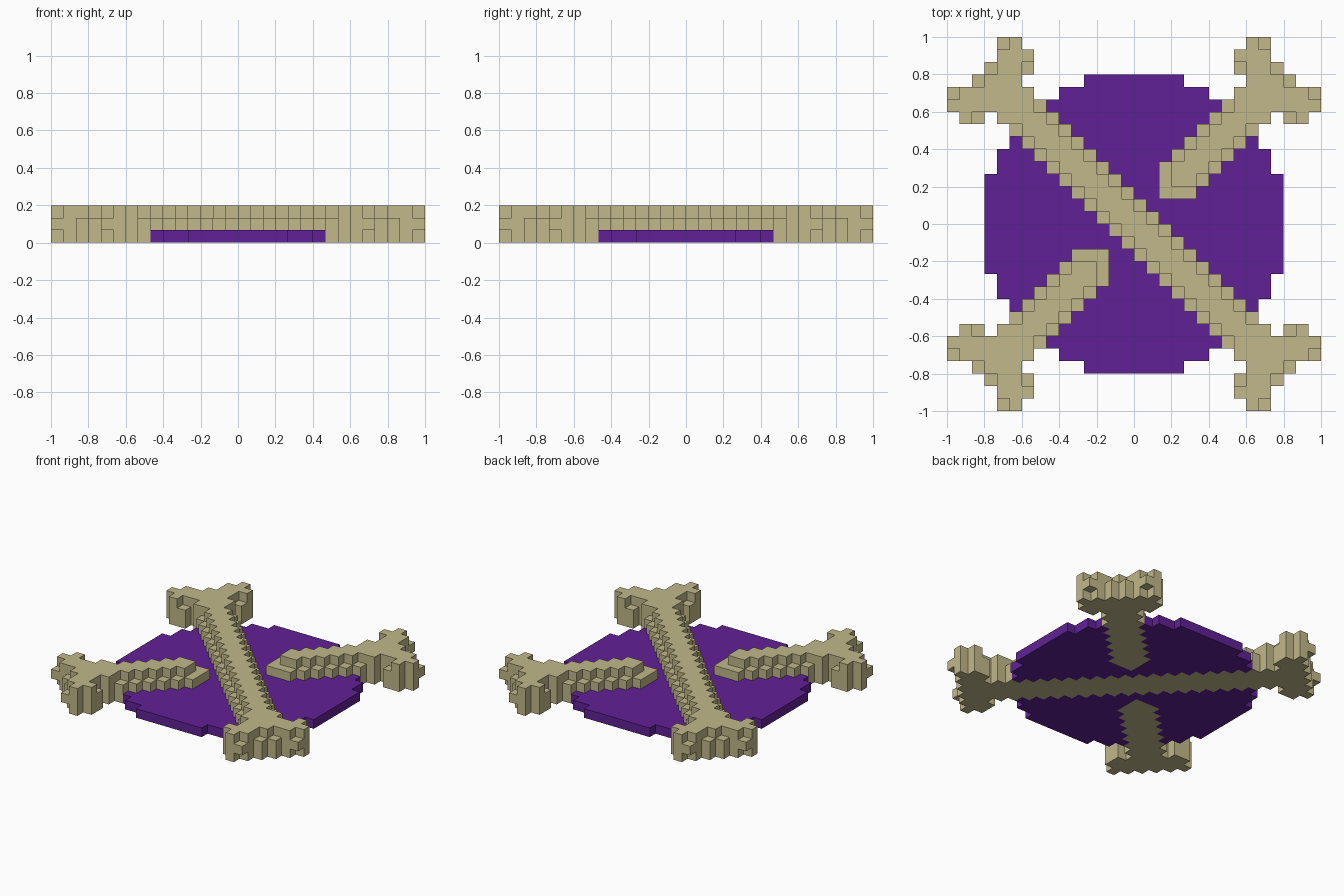
import bpy, bmesh, math
from mathutils import Vector

if "Cube" in bpy.data.objects:
    bpy.data.objects.remove(bpy.data.objects["Cube"], do_unlink=True)

U = 2 / 30  # edge length of one block


def material(name, rgb):
    m = bpy.data.materials.new(name)
    m.diffuse_color = (*rgb, 1)
    m.use_nodes = True
    bsdf = m.node_tree.nodes["Principled BSDF"]
    bsdf.inputs["Base Color"].default_value = (*rgb, 1)
    bsdf.inputs["Roughness"].default_value = 0.9
    return m


bone_tan = material("bone tan", (0.539, 0.479, 0.254))
disc_purple = material("deep purple", (0.120, 0.0152, 0.305))


def arm_blocks(start, sx, sy):
    """One diagonal half bone with a forked knuckle, mirrored into a quadrant."""
    blocks = set()
    # Shaft: five blocks wide, with a three block ridge on top
    for i in range(start, 11):
        for j in range(start, 11):
            d = abs(i - j)
            if d > 2:
                continue
            ridge = d <= 1 and min(i, j) > start
            top = 3 if ridge or max(i, j) >= 10 and min(i, j) >= 8 else 2
            blocks |= {(i, j, k) for k in range(top)}
    # Knuckle: one lobe, repeated across the diagonal
    lobe = {11: (9, 12), 12: (8, 11), 13: (8, 10), 14: (9, 10)}
    for j, (a, b) in lobe.items():
        for i in range(a, b + 1):
            layers = (0, 1, 2)
            if (i, j) in ((8, 12), (11, 12), (12, 11)):
                layers = (0, 1)
            elif (i, j) == (10, 14):
                layers = (1,)
            for k in layers:
                blocks |= {(i, j, k), (j, i, k)}
    return {(i if sx > 0 else -1 - i, j if sy > 0 else -1 - j, k)
            for i, j, k in blocks}


# Bones: one crosses the middle, the other stops short on both sides
long_bone = arm_blocks(-2, -1, 1) | arm_blocks(-2, 1, -1)
back_bone = arm_blocks(2, 1, 1)
front_bone = arm_blocks(2, -1, -1)
bones = long_bone | back_bone | front_bone

# Disc: stepped circle, half width for each row away from the middle
half_widths = [12, 12, 12, 12, 11, 11, 10, 9, 8, 7, 6, 4]
disc = set()
for j, w in enumerate(half_widths):
    for i in range(-w, w):
        disc |= {(i, j, 0), (i, -1 - j, 0)}
disc -= bones
solid = bones | disc


def build(name, blocks, mat):
    """Skin the exposed sides of a set of blocks and merge the flat areas."""
    bm = bmesh.new()
    for cell in sorted(blocks):
        c = Vector(cell) + Vector((0.5, 0.5, 0.5))
        for axis in range(3):
            for s in (-1, 1):
                n = [0, 0, 0]
                n[axis] = s
                if tuple(a + b for a, b in zip(cell, n)) in solid:
                    continue
                n = Vector(n)
                u = Vector((n.y, n.z, n.x))
                v = n.cross(u)
                corners = ((-1, -1), (1, -1), (1, 1), (-1, 1))
                bm.faces.new([bm.verts.new((c + (n + u * p + v * q) / 2) * U)
                              for p, q in corners])
    bmesh.ops.remove_doubles(bm, verts=bm.verts, dist=U * 0.01)
    bmesh.ops.dissolve_limit(bm, angle_limit=math.radians(1),
                             verts=bm.verts, edges=bm.edges)
    bmesh.ops.triangulate(bm, faces=[f for f in bm.faces if len(f.verts) > 4])
    mesh = bpy.data.meshes.new(name)
    bm.to_mesh(mesh)
    bm.free()
    mesh.materials.append(mat)
    obj = bpy.data.objects.new(name, mesh)
    bpy.context.collection.objects.link(obj)


build("long_bone", long_bone, bone_tan)
build("short_bone_back", back_bone, bone_tan)
build("short_bone_front", front_bone, bone_tan)
build("base_disc", disc, disc_purple)
